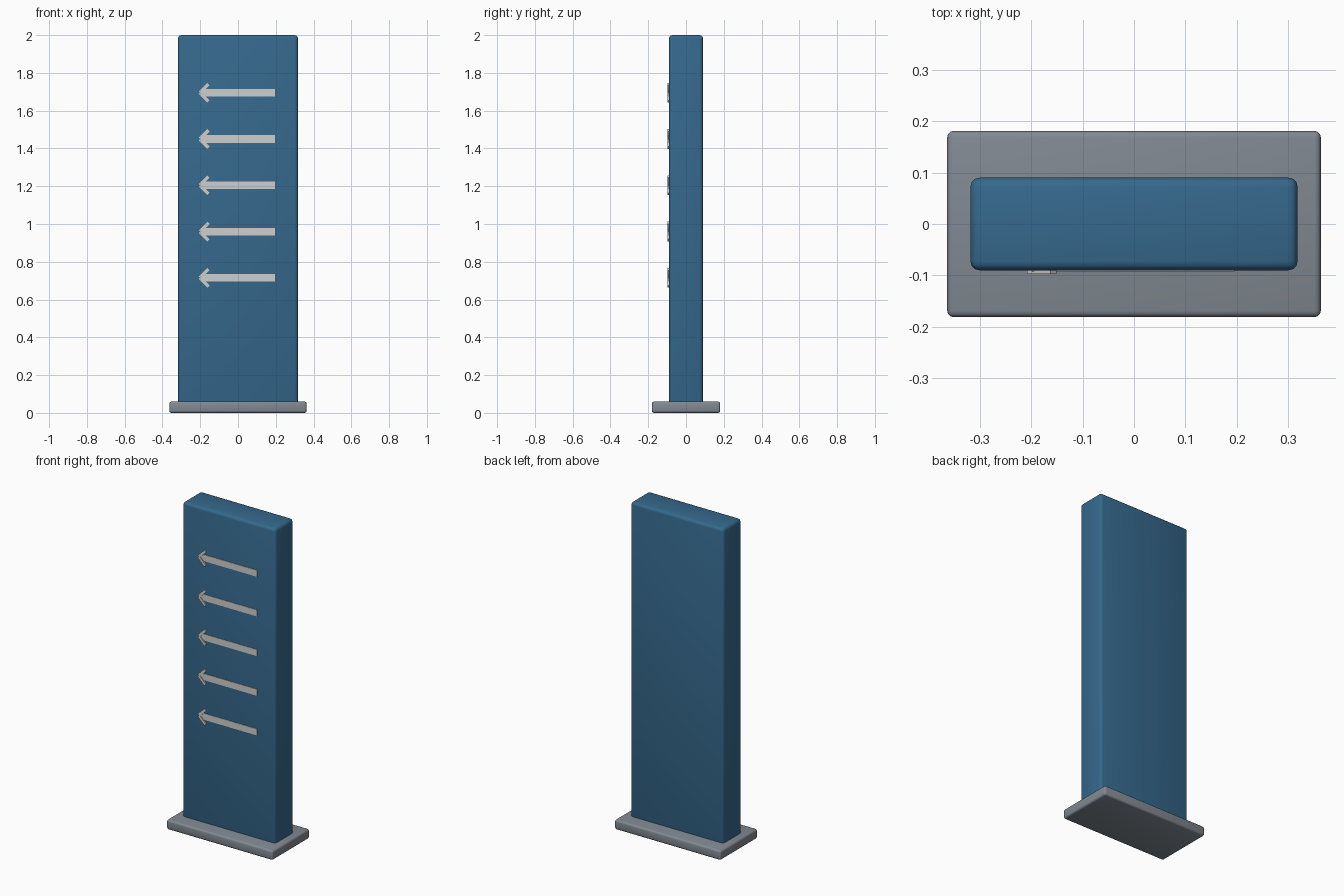
import bpy, math

if "Cube" in bpy.data.objects:
    bpy.data.objects.remove(bpy.data.objects["Cube"])


def material(name, rgb):
    m = bpy.data.materials.new(name)
    m.diffuse_color = (*rgb, 1)
    m.use_nodes = True
    m.node_tree.nodes["Principled BSDF"].inputs["Base Color"].default_value = m.diffuse_color
    return m


blue = material("panel blue", (0.036, 0.14, 0.265))
grey = material("base grey", (0.22, 0.25, 0.285))
white = material("arrow white", (0.62, 0.62, 0.61))


def box(name, lo, hi, mat, bevel=0, tilt=0):
    """Box between two corners, with optional rounded edges and turn about y."""
    bpy.ops.mesh.primitive_cube_add(size=1, location=[(a + b) / 2 for a, b in zip(lo, hi)])
    ob = bpy.context.object
    ob.name = name
    ob.scale = [b - a for a, b in zip(lo, hi)]
    bpy.ops.object.transform_apply(location=False, rotation=False, scale=True)
    ob.rotation_euler.y = tilt
    ob.data.materials.append(mat)
    if bevel:
        mod = ob.modifiers.new("rounded edges", 'BEVEL')
        mod.width = bevel
        mod.segments = 3
        bpy.ops.object.modifier_apply(modifier=mod.name)
        bpy.ops.object.shade_smooth_by_angle(angle=math.radians(40))
    return ob


# Base plate and upright panel
box("base_plate", (-0.363, -0.181, 0), (0.363, 0.181, 0.06), grey, 0.012)
box("sign_panel", (-0.318, -0.09, 0.002), (0.318, 0.09, 2.0), blue, 0.018)

# Five left-pointing arrows on the front face
L, T = 0.064, 0.017
for i in range(5):
    z = 1.695 - 0.245 * i
    box(f"arrow_shaft_{i + 1}", (-0.198, -0.0925, z - 0.02), (0.195, -0.086, z + 0.02), white)
    for side, s in (("upper", 1), ("lower", -1)):
        cx, cz = -0.179, z + s * 0.0235
        box(f"arrow_head_{side}_{i + 1}", (cx - L / 2, -0.0975, cz - T / 2),
            (cx + L / 2, -0.086, cz + T / 2), white, tilt=-s * math.pi / 4)
